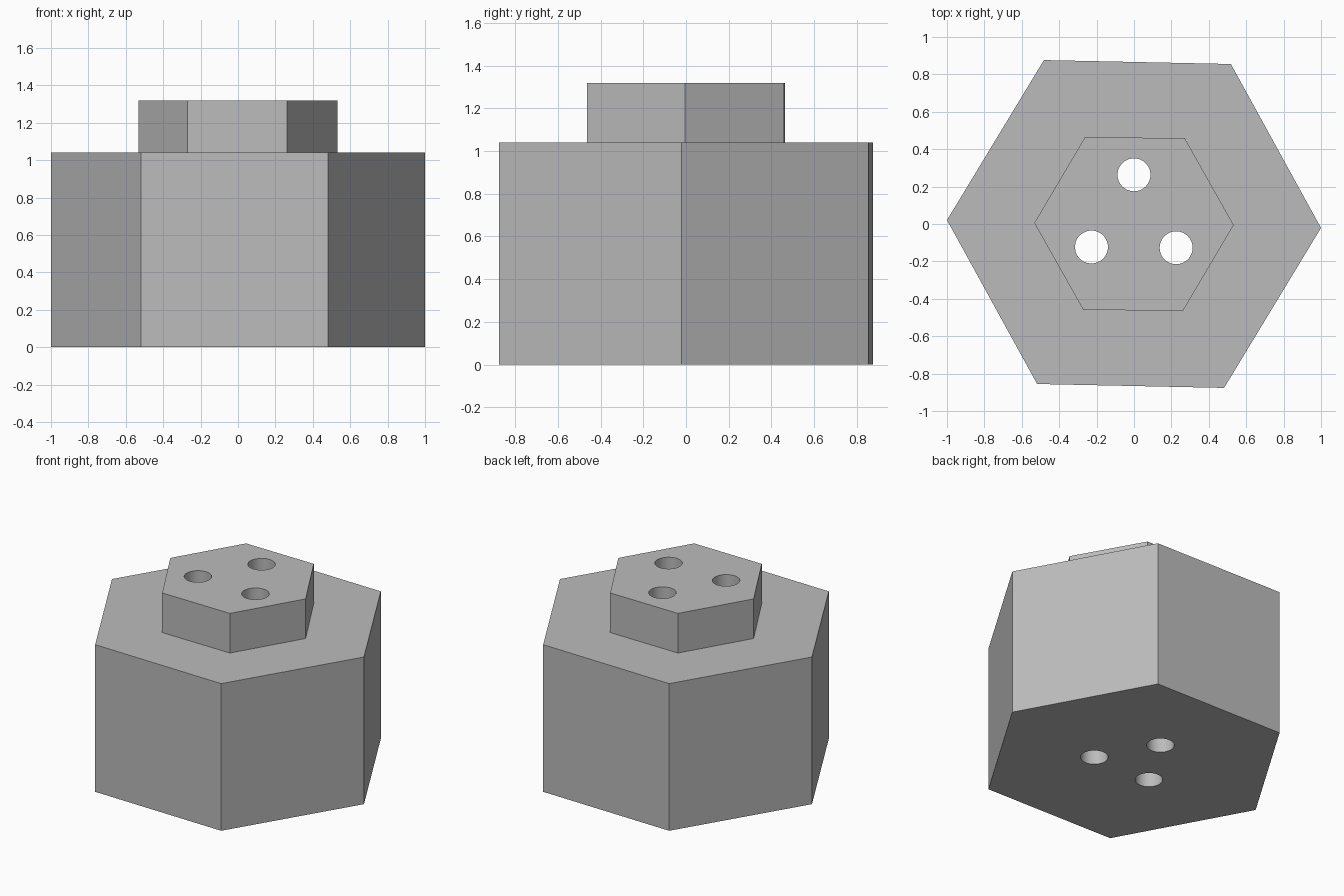
import bpy
from math import radians, cos, sin

default = bpy.data.objects.get("Cube")
if default:
    bpy.data.objects.remove(default, do_unlink=True)

# Single grey material
grey = bpy.data.materials.new("plain grey")
grey.use_nodes = True
colour = (0.5, 0.5, 0.5, 1)
grey.diffuse_color = colour
grey.node_tree.nodes["Principled BSDF"].inputs["Base Color"].default_value = colour


def prism(name, sides, radius, z0, z1, centre=(0, 0), turn=0):
    """Upright prism whose first corner points along +x before turning."""
    bpy.ops.mesh.primitive_cylinder_add(
        vertices=sides, radius=radius, depth=z1 - z0,
        location=(*centre, (z0 + z1) / 2), rotation=(0, 0, radians(turn)))
    obj = bpy.context.object
    obj.name = name
    obj.data.materials.append(grey)
    return obj


def combine(target, tool, operation):
    """Apply a boolean and discard the tool."""
    mod = target.modifiers.new(operation.lower(), 'BOOLEAN')
    mod.object = tool
    mod.operation = operation
    mod.solver = 'EXACT'
    bpy.context.view_layer.objects.active = target
    bpy.ops.object.modifier_apply(modifier=mod.name)
    bpy.data.objects.remove(tool, do_unlink=True)


# Hexagonal body with a smaller hexagonal boss (corners on the x axis)
body = prism("hexagonal_body", 6, 1.0, 0, 1.04, turn=30 - 1.2)
boss = prism("boss", 6, 0.533, 0.8, 1.32, turn=30 - 0.6)
combine(body, boss, 'UNION')

# Three round holes right through
for angle in (90, 209, 330):
    a = radians(angle)
    centre = (0.26 * cos(a), 0.26 * sin(a) + 0.003)
    drill = prism("drill", 48, 0.088, -0.2, 1.6, centre)
    combine(body, drill, 'DIFFERENCE')

# Smooth hole walls, crisp hexagon edges
bpy.ops.object.select_all(action='DESELECT')
body.select_set(True)
bpy.context.view_layer.objects.active = body
bpy.ops.object.shade_smooth_by_angle(angle=radians(30))
